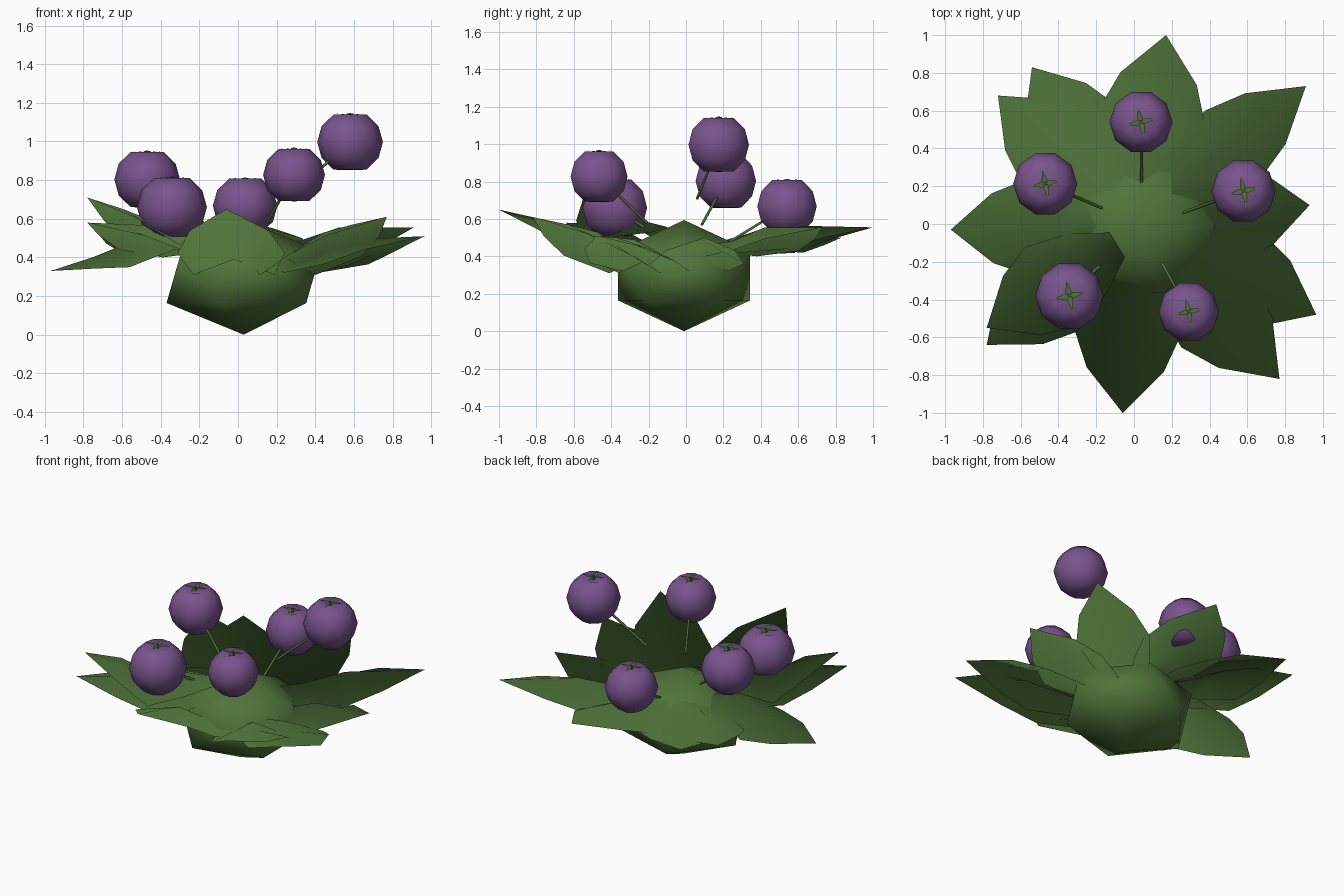
import bpy, bmesh, math
from mathutils import Vector

cube = bpy.data.objects.get("Cube")
if cube:
    bpy.data.objects.remove(cube, do_unlink=True)


def material(name, color):
    mat = bpy.data.materials.new(name)
    mat.use_nodes = True
    mat.diffuse_color = (*color, 1)
    mat.node_tree.nodes["Principled BSDF"].inputs["Base Color"].default_value = (*color, 1)
    return mat


green = material("leaf green", (0.08, 0.174, 0.042))
purple = material("berry purple", (0.19, 0.088, 0.265))


def finish(bm, name, mat, smooth=True):
    mesh = bpy.data.meshes.new(name)
    bm.to_mesh(mesh)
    bm.free()
    mesh.materials.append(mat)
    for poly in mesh.polygons:
        poly.use_smooth = smooth
    obj = bpy.data.objects.new(name, mesh)
    bpy.context.collection.objects.link(obj)
    return obj


# Faceted bulb at the centre
bm = bmesh.new()
bmesh.ops.create_icosphere(bm, subdivisions=1, radius=1)
bulb = finish(bm, "bulb", green)
bulb.scale = (0.447, 0.415, 0.297)
bulb.location = (0.03, -0.01, 0.297)


# Arched leaf: raised midrib, drooping edges, pointed tip
def leaf(name, start, tip, root_z, mid_z, width):
    start, tip = Vector(start), Vector(tip)
    along = tip - start
    side = Vector((-along.y, along.x, 0)).normalized()
    # fraction along, half width, midrib height, edge droop
    stations = [
        (0.0, 0.08, start.z, 0.03),
        (0.23, 0.2, root_z, 0.08),
        (0.51, 0.265, mid_z, 0.125),
        (0.73, 0.195, (mid_z + tip.z) / 2, 0.06),
    ]
    bm = bmesh.new()
    rows = []
    for t, half, z, droop in stations:
        mid = start + along * t
        mid.z = z
        edge = side * half * width
        drop = Vector((0, 0, droop))
        rows.append([bm.verts.new(p) for p in (mid + edge - drop, mid, mid - edge - drop)])
    for a, b in zip(rows, rows[1:]):
        for i in range(2):
            bm.faces.new((a[i], a[i + 1], b[i + 1], b[i]))
    end = bm.verts.new(tip)
    for i in range(2):
        bm.faces.new((rows[-1][i], rows[-1][i + 1], end))
    mesh = finish(bm, name, green).data
    # soft outward shading shared with the bulb
    outward = [Vector((v.co.x, v.co.y, 0)).normalized() + Vector((0, 0, 0.6)) for v in mesh.vertices]
    mesh.normals_split_custom_set_from_vertices([n.normalized() for n in outward])


# tip position, midrib height at the bulb, width
leaves = {
    "back_leaf": ((0.17, 1.0, 0.555), 0.5, 1.05),
    "back_left_leaf": ((0.91, 0.73, 0.555), 0.48, 0.88),
    "left_leaf": ((0.93, 0.1, 0.5), 0.4, 0.95),
    "left_front_leaf": ((0.965, -0.48, 0.51), 0.4, 1.0),
    "front_left_leaf": ((0.77, -0.82, 0.61), 0.39, 1.0),
    "front_leaf": ((-0.06, -1.0, 0.65), 0.39, 1.05),
    "front_right_lower_leaf": ((-0.78, -0.64, 0.58), 0.48, 0.95),
    "right_leaf": ((-0.97, -0.03, 0.33), 0.52, 0.95),
    "back_right_lower_leaf": ((-0.72, 0.68, 0.52), 0.49, 0.95),
    "back_right_leaf": ((-0.54, 0.83, 0.5), 0.51, 1.0),
}
for name, (tip, root_z, width) in leaves.items():
    out = Vector(tip[:2]).normalized() * 0.15
    leaf(name, (out.x, out.y, 0.46), tip, root_z, root_z * 0.55 + tip[2] * 0.45 + 0.04, width)
leaf("front_right_upper_leaf", (-0.09, -0.11, 0.56), (-0.78, -0.55, 0.71), 0.585, 0.59, 0.95)


# Round berry with a dimpled top
def berry(name, center, radius):
    bm = bmesh.new()
    bmesh.ops.create_uvsphere(bm, u_segments=10, v_segments=6, radius=radius)
    for v in bm.verts:
        if v.co.z > radius * 0.95:
            v.co.z = radius * 0.74
        elif v.co.z < -radius * 0.95:
            v.co.z = -radius * 0.88
        v.co.z *= 0.97
    obj = finish(bm, name, purple)
    obj.location = center
    obj.rotation_euler.z = math.pi / 2


# Four pointed sepals lying in the dimple
def calyx(name, center, radius):
    bm = bmesh.new()
    for i in range(4):
        angle = math.radians(12) + i * math.pi / 2
        points = []
        for r, turn, z in ((0.0, 0, 0.82), (0.14, -0.7, 0.84), (0.48, 0, 0.87), (0.14, 0.7, 0.84)):
            a = angle + turn
            points.append(bm.verts.new(radius * Vector((r * math.cos(a), r * math.sin(a), z))))
        bm.faces.new(points)
    finish(bm, name, green, False).location = center


# Thin stem running from the bulb up through the berry
def stem(name, root, center, radius):
    curve = bpy.data.curves.new(name, "CURVE")
    curve.dimensions = "3D"
    curve.bevel_depth = 0.008
    curve.bevel_resolution = 1
    curve.use_fill_caps = True
    center = Vector(center)
    points = [Vector(root), center, center + Vector((0, 0, radius * 0.88))]
    spline = curve.splines.new("POLY")
    spline.points.add(len(points) - 1)
    for point, co in zip(spline.points, points):
        point.co = (*co, 1)
    obj = bpy.data.objects.new(name, curve)
    bpy.context.collection.objects.link(obj)
    curve.materials.append(green)
    bpy.ops.object.select_all(action="DESELECT")
    obj.select_set(True)
    bpy.context.view_layer.objects.active = obj
    bpy.ops.object.convert(target="MESH")


berries = {
    "left": ((0.58, 0.175, 0.997), 0.17, (0.26, 0.06, 0.71)),
    "front_left": ((0.29, -0.465, 0.827), 0.16, (0.15, -0.21, 0.58)),
    "back": ((0.037, 0.54, 0.667), 0.167, (0.04, 0.22, 0.47)),
    "right": ((-0.47, 0.213, 0.803), 0.17, (-0.17, 0.085, 0.57)),
    "front_right": ((-0.342, -0.38, 0.66), 0.181, (-0.16, -0.2, 0.54)),
}
for place, (center, radius, root) in berries.items():
    berry(place + "_berry", center, radius)
    calyx(place + "_calyx", center, radius)
    stem(place + "_stem", root, center, radius)
